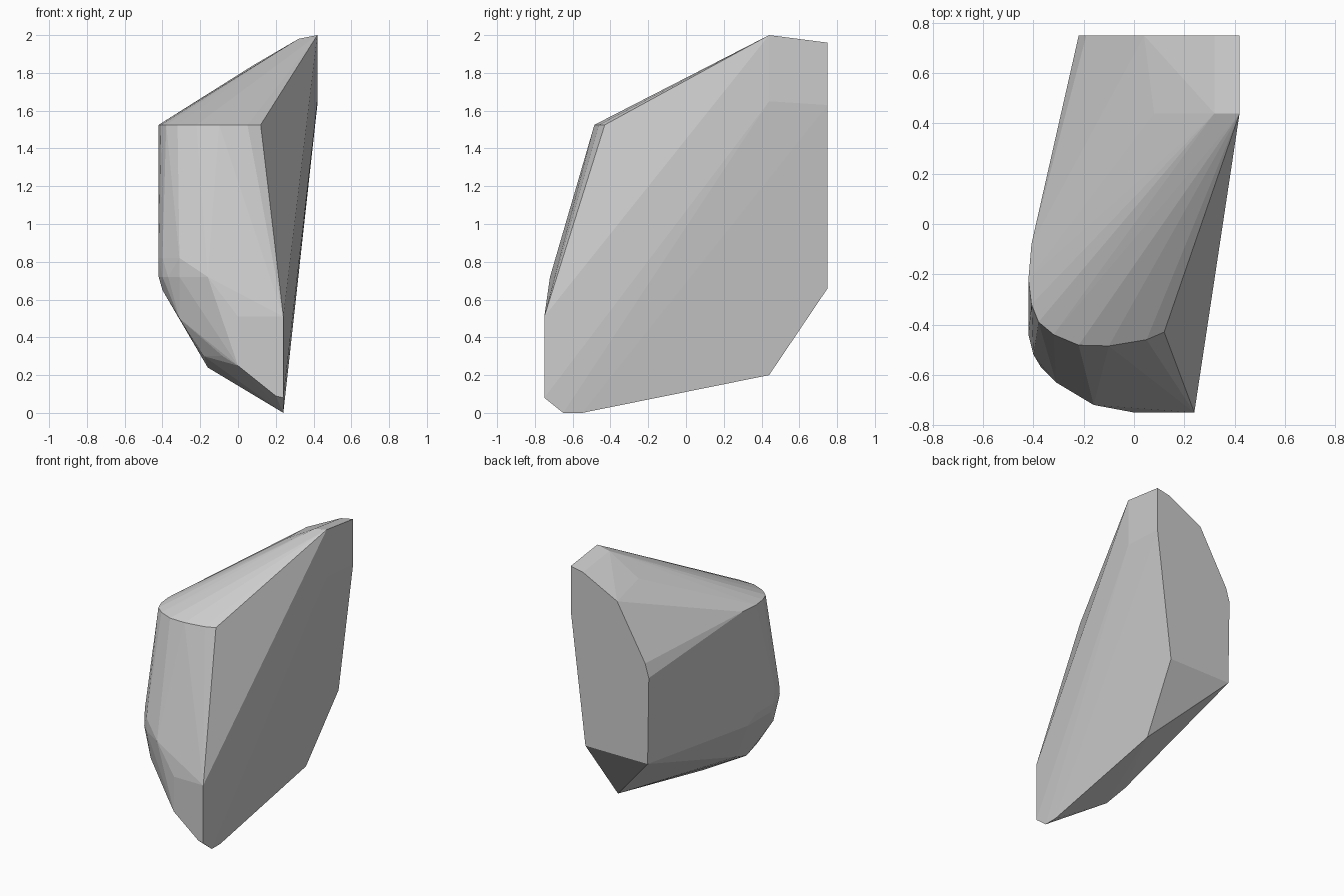
import bpy, bmesh

# Faceted stone: convex hull stretched over a few cross-section outlines
points = []


def at_z(z, outline):
    points.extend((x, y, z) for x, y in outline)


def at_y(y, outline):
    points.extend((x, y, z) for x, z in outline)


# Rounded upper rim
at_z(1.525, [(-0.408, -0.08), (-0.42, -0.22), (-0.408, -0.32), (-0.38, -0.39),
             (-0.32, -0.44), (-0.22, -0.482), (-0.10, -0.485), (0.05, -0.46), (0.12, -0.43)])

# Flat back face
at_y(0.75, [(0.42, 1.96), (0.32, 1.94), (0.04, 1.80), (-0.19, 1.40), (-0.22, 1.30),
            (-0.21, 0.66), (0.30, 0.66), (0.42, 1.63)])

# Peak ridge and lower back corner
at_y(0.44, [(0.42, 2.0), (0.32, 1.98), (0.08, 1.84), (0.42, 1.65), (0.25, 0.20)])

# Flat front face
at_y(-0.75, [(0.24, 0.51), (0.0, 0.51), (0.0, 0.25), (0.20, 0.09), (0.24, 0.08)])

# Widest band of the rounded left side
at_z(0.82, [(-0.42, -0.44), (-0.40, -0.52), (-0.31, -0.63)])
at_z(0.72, [(-0.42, -0.22), (-0.42, -0.42), (-0.40, -0.52), (-0.37, -0.57),
            (-0.31, -0.63), (-0.16, -0.72)])

# Tapered underside
at_z(0.65, [(-0.40, -0.15), (-0.40, -0.42)])
at_z(0.50, [(-0.31, -0.58)])
at_z(0.30, [(-0.19, -0.32), (-0.18, -0.58), (-0.08, -0.70)])
at_z(0.24, [(-0.16, -0.48)])
at_z(0.0, [(0.24, -0.65), (0.24, -0.55)])

bm = bmesh.new()
for p in points:
    bm.verts.new(p)
hull = bmesh.ops.convex_hull(bm, input=bm.verts[:])
spare = {g for g in hull["geom_interior"] + hull["geom_unused"] if isinstance(g, bmesh.types.BMVert)}
bmesh.ops.delete(bm, geom=list(spare), context='VERTS')
bmesh.ops.recalc_face_normals(bm, faces=bm.faces[:])

mesh = bpy.data.meshes.new("faceted_stone")
bm.to_mesh(mesh)
bm.free()
stone = bpy.data.objects.new("faceted_stone", mesh)
bpy.context.collection.objects.link(stone)
